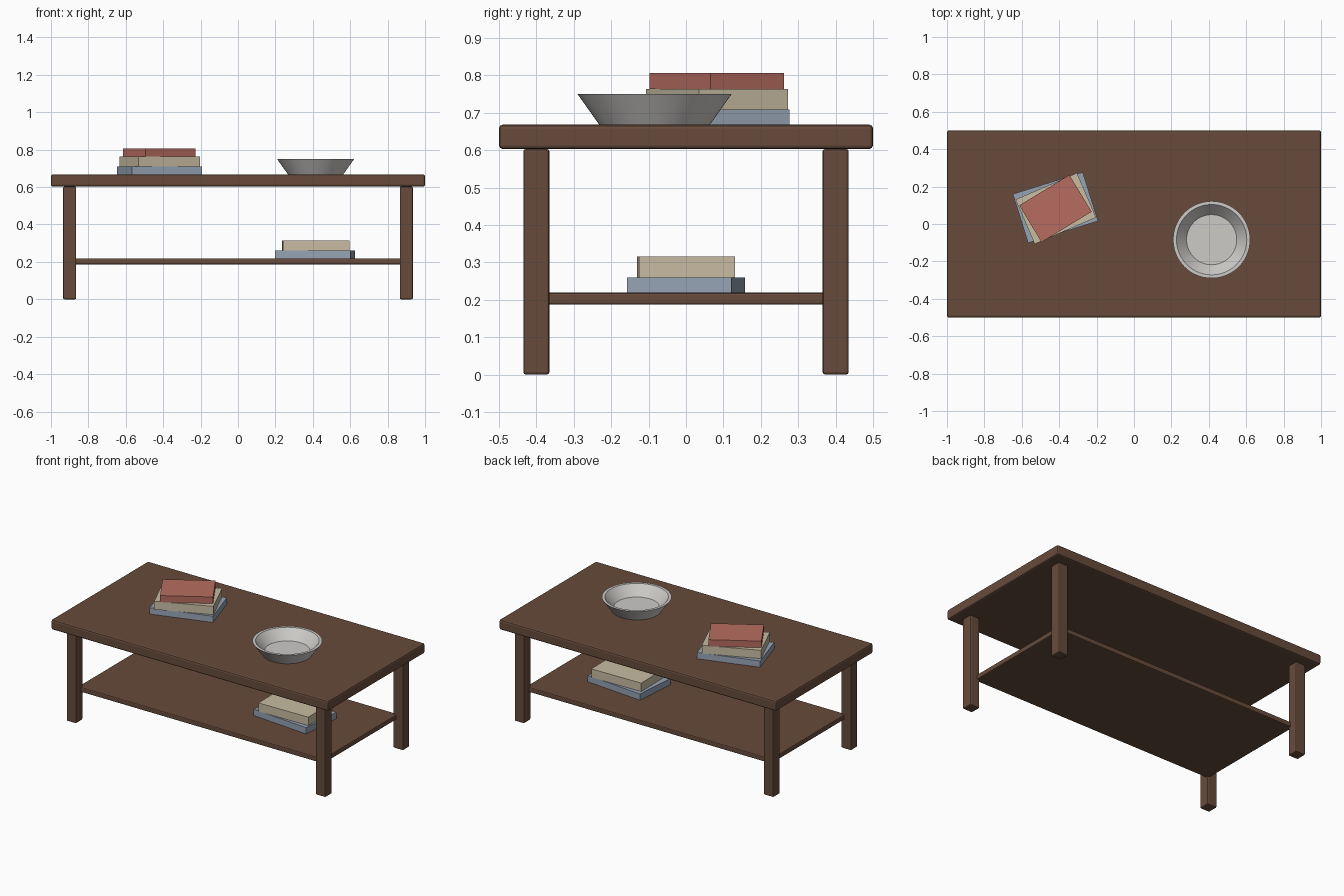
import bpy, bmesh, math

if "Cube" in bpy.data.objects:
    bpy.data.objects.remove(bpy.data.objects["Cube"])

def material(name, rgb):
    m = bpy.data.materials.new(name)
    m.diffuse_color = (*rgb, 1)
    m.use_nodes = True
    m.node_tree.nodes["Principled BSDF"].inputs["Base Color"].default_value = m.diffuse_color
    return m

WOOD = material("dark_wood", (0.135, 0.070, 0.044))
RED = material("book_red", (0.47, 0.152, 0.115))
BLUE = material("book_blue", (0.305, 0.367, 0.456))
BEIGE = material("book_beige", (0.578, 0.503, 0.365))
CERAMIC = material("bowl_grey", (0.61, 0.597, 0.575))

def box(name, cx, cy, z0, z1, w, d, mat, angle=0, bevel=0):
    """Box with base at z0 and top at z1, turned about z, optionally with rounded edges."""
    mesh = bpy.data.meshes.new(name)
    bm = bmesh.new()
    bmesh.ops.create_cube(bm, size=1)
    bmesh.ops.scale(bm, vec=(w, d, z1 - z0), verts=bm.verts)
    if bevel:
        bmesh.ops.bevel(bm, geom=bm.edges[:], offset=bevel, segments=2,
                        profile=0.5, affect='EDGES')
    bm.to_mesh(mesh)
    bm.free()
    mesh.materials.append(mat)
    ob = bpy.data.objects.new(name, mesh)
    bpy.context.collection.objects.link(ob)
    ob.location = (cx, cy, (z0 + z1) / 2)
    ob.rotation_euler.z = math.radians(angle)
    return ob

# Table: top, shelf and four legs
box("table_top", 0, 0, 0.603, 0.668, 2.0, 1.0, WOOD, bevel=0.010)
box("lower_shelf", 0, 0, 0.187, 0.219, 1.77, 0.77, WOOD, bevel=0.006)
for sx, side in ((-1, "left"), (1, "right")):
    for sy, end in ((-1, "front"), (1, "back")):
        box(f"{end}_{side}_leg", 0.9 * sx, 0.4 * sy, 0, 0.603, 0.07, 0.07, WOOD, bevel=0.007)

# Books on the table top
box("top_stack_blue_book", -0.42, 0.088, 0.668, 0.709, 0.392, 0.274, BLUE, 17.4)
box("top_stack_beige_book", -0.418, 0.083, 0.709, 0.763, 0.358, 0.259, BEIGE, 23.4)
box("top_stack_red_book", -0.42, 0.0825, 0.763, 0.806, 0.314, 0.230, RED, 31.3)

# Books on the shelf
box("shelf_blue_book", 0.4115, 0, 0.219, 0.260, 0.404, 0.280, BLUE, -5)
box("shelf_beige_book", 0.4155, 0, 0.260, 0.315, 0.356, 0.257, BEIGE, 1)

# Bowl: closed lathe profile (radius, height) spun about z
profile = [(0, 0), (0.148, 0), (0.206, 0.082), (0.188, 0.082), (0.134, 0.018), (0, 0.018)]
mesh = bpy.data.meshes.new("bowl")
bm = bmesh.new()
pts = [bm.verts.new((r, 0, z)) for r, z in profile]
edges = [bm.edges.new(p) for p in zip(pts, pts[1:])]
bmesh.ops.spin(bm, geom=pts + edges, cent=(0, 0, 0), axis=(0, 0, 1),
               angle=math.tau, steps=64, use_duplicate=False)
bmesh.ops.remove_doubles(bm, verts=bm.verts, dist=1e-5)
bmesh.ops.recalc_face_normals(bm, faces=bm.faces)
bm.to_mesh(mesh)
bm.free()
mesh.materials.append(CERAMIC)
bowl = bpy.data.objects.new("bowl", mesh)
bpy.context.collection.objects.link(bowl)
bowl.location = (0.415, -0.084, 0.668)
bpy.context.view_layer.objects.active = bowl
bowl.select_set(True)
bpy.ops.object.shade_smooth_by_angle(angle=math.radians(30))
